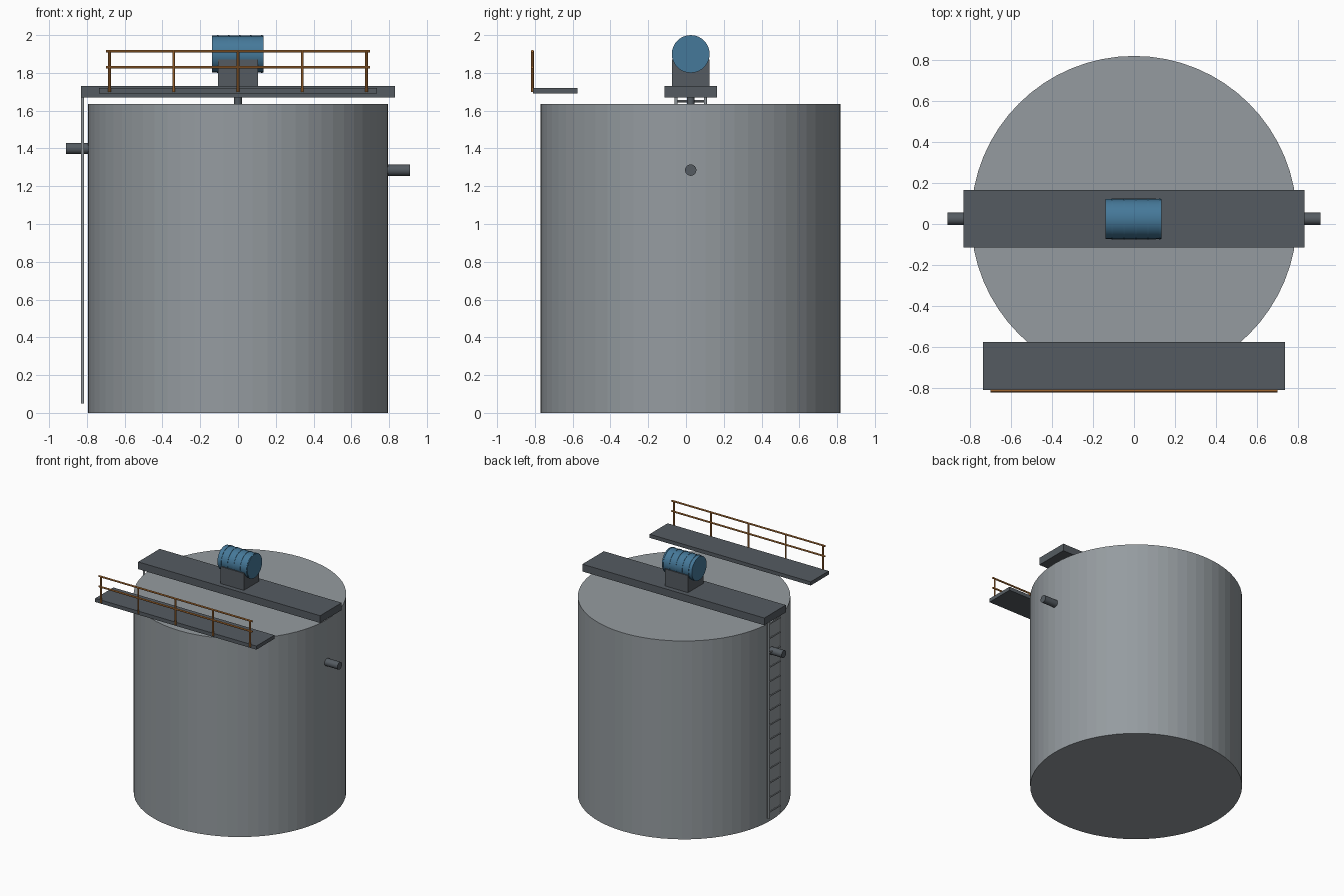
import bpy
from math import pi
from mathutils import Vector

if "Cube" in bpy.data.objects:
    bpy.data.objects.remove(bpy.data.objects["Cube"])

CY = 0.025  # tank axis in y


def material(name, rgb):
    m = bpy.data.materials.new(name)
    m.diffuse_color = (*rgb, 1)
    m.use_nodes = True
    m.node_tree.nodes["Principled BSDF"].inputs["Base Color"].default_value = m.diffuse_color
    return m


STEEL = material("steel", (0.30, 0.33, 0.35))
DARK = material("dark_steel", (0.09, 0.105, 0.12))
BLUE = material("motor_blue", (0.06, 0.19, 0.32))
ORANGE = material("rail_orange", (0.50, 0.19, 0.04))


def finish(name, mat, smooth):
    ob = bpy.context.object
    ob.name = name
    ob.data.materials.append(mat)
    if smooth:
        bpy.ops.object.shade_smooth_by_angle()
    return ob


def box(name, lo, hi, mat):
    lo, hi = Vector(lo), Vector(hi)
    bpy.ops.mesh.primitive_cube_add(size=1, location=(lo + hi) / 2)
    bpy.context.object.scale = hi - lo
    bpy.ops.object.transform_apply(location=False, rotation=False, scale=True)
    return finish(name, mat, False)


def rod(name, a, b, r, mat, sides=12, smooth=True):
    a, b = Vector(a), Vector(b)
    bpy.ops.mesh.primitive_cylinder_add(
        vertices=sides, radius=r, depth=(b - a).length, location=(a + b) / 2,
        rotation=(b - a).to_track_quat('Z', 'Y').to_euler())
    return finish(name, mat, smooth)


# Tank body
rod("tank", (0, CY, 0), (0, CY, 1.635), 0.794, STEEL, 64, False)

# Bridge beam across the top with the mixer shaft below it
box("bridge", (-0.83, CY - 0.14, 1.67), (0.83, CY + 0.14, 1.73), DARK)
rod("mixer_shaft", (0, CY, 1.60), (0, CY, 1.68), 0.02, DARK, 16)

# Gearbox and ribbed motor
box("gearbox", (-0.106, CY - 0.1, 1.73), (0.106, CY + 0.1, 1.87), DARK)
rod("motor", (-0.138, CY, 1.9), (0.135, CY, 1.9), 0.097, BLUE, 32)
for i in range(5):
    x = -0.106 + i * 0.058
    rod(f"motor_fin_{i}", (x - 0.004, CY, 1.9), (x + 0.004, CY, 1.9), 0.1, BLUE, 32)

# Inlet and outlet pipes
rod("inlet_pipe", (-0.91, CY, 1.4), (-0.76, CY, 1.4), 0.03, DARK, 24)
rod("outlet_pipe", (0.76, CY, 1.285), (0.91, CY, 1.285), 0.03, DARK, 24)

# Walkway with railing
box("walkway", (-0.735, -0.81, 1.69), (0.735, -0.575, 1.72), DARK)
for i in range(5):
    x = -0.68 + i * 0.34
    rod(f"rail_post_{i}", (x, -0.813, 1.70), (x, -0.813, 1.915), 0.007, ORANGE)
for name, z in (("top_rail", 1.915), ("mid_rail", 1.83)):
    rod(name, (-0.70, -0.813, z), (0.70, -0.813, z), 0.007, ORANGE)

# Ladder on the left side
for name, s in (("front", -1), ("back", 1)):
    y = CY + s * 0.077
    rod(f"ladder_stringer_{name}", (-0.822, y, 0.05), (-0.822, y, 1.68), 0.008, STEEL)
for i in range(14):
    z = 0.10 + i * 1.55 / 13
    rod(f"ladder_rung_{i}", (-0.822, CY - 0.077, z), (-0.822, CY + 0.077, z), 0.006, STEEL, 8)
